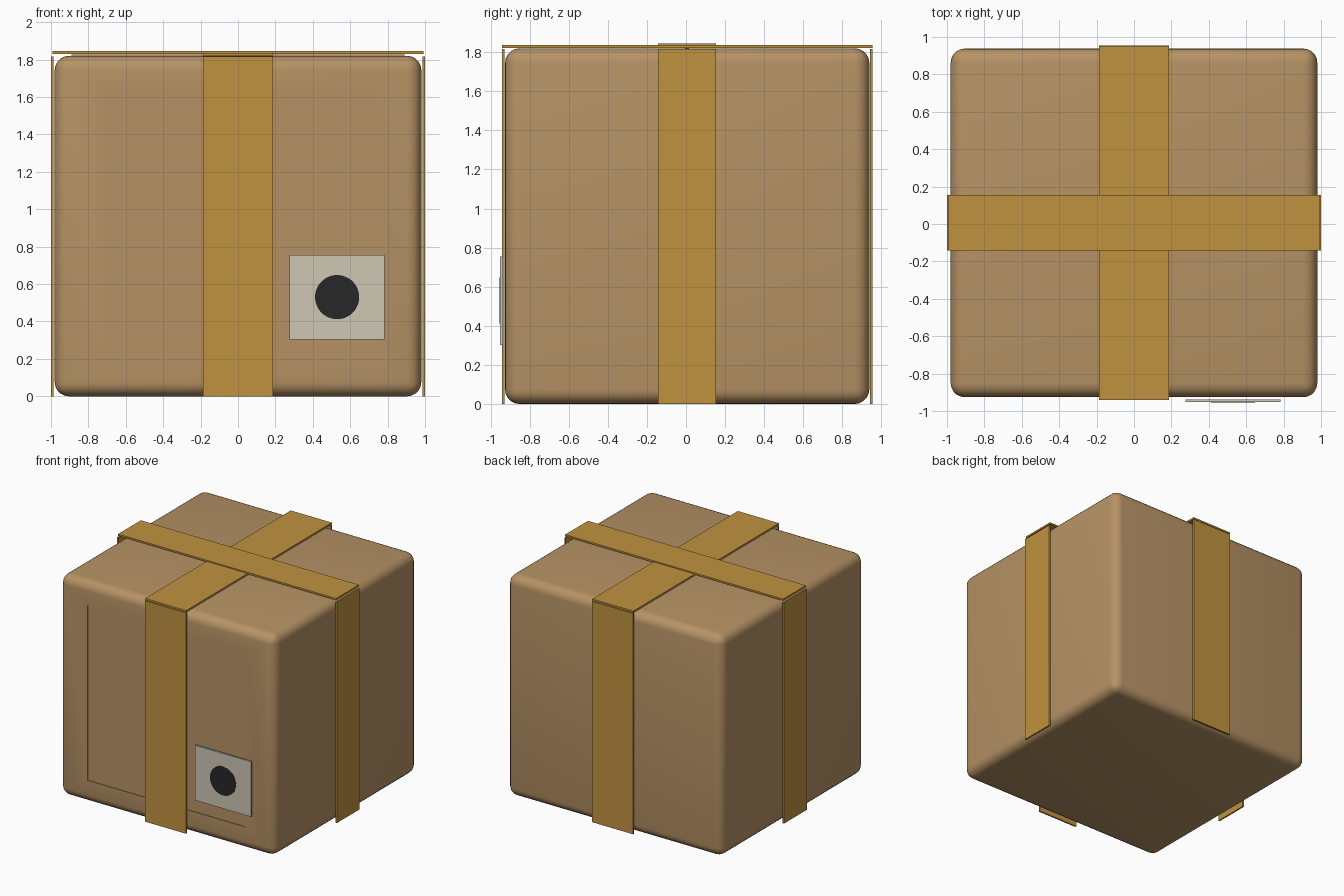
import bpy, bmesh, math
from mathutils import Matrix, Vector

if "Cube" in bpy.data.objects:
    bpy.data.objects.remove(bpy.data.objects["Cube"])

CY = 0.006  # body centre sits slightly behind the origin because of the front label

def material(name, rgb):
    m = bpy.data.materials.new(name)
    m.diffuse_color = (*rgb, 1)
    m.use_nodes = True
    m.node_tree.nodes["Principled BSDF"].inputs["Base Color"].default_value = m.diffuse_color
    return m

CARD = material("cardboard", (0.47, 0.29, 0.13))
TAPE = material("tape", (0.53, 0.29, 0.05))
PAPER = material("paper", (0.62, 0.57, 0.46))
INK = material("ink", (0.02, 0.02, 0.02))

def finish(bm, name, mat):
    me = bpy.data.meshes.new(name)
    bm.to_mesh(me)
    bm.free()
    ob = bpy.data.objects.new(name, me)
    ob.data.materials.append(mat)
    bpy.context.collection.objects.link(ob)
    return ob

def cube_between(lo, hi):
    lo, hi = Vector(lo), Vector(hi)
    bm = bmesh.new()
    bmesh.ops.create_cube(bm, size=1, matrix=Matrix.Translation((lo + hi) / 2) @ Matrix.Diagonal((*(hi - lo), 1)))
    return bm

def box(name, lo, hi, mat):
    return finish(cube_between(lo, hi), name, mat)

# Rounded carton with a shallow recessed front panel
bm = cube_between((-0.98, CY - 0.932, 0), (0.98, CY + 0.932, 1.82))
bmesh.ops.bevel(bm, geom=bm.edges[:], offset=0.075, segments=5, profile=0.5, affect='EDGES')
bm.normal_update()
front = max((f for f in bm.faces if f.normal.y < -0.99), key=lambda f: f.calc_area())
bmesh.ops.inset_individual(bm, faces=[front], thickness=0.1)
for v in front.verts:
    v.co.x = math.copysign(0.72, v.co.x)
    v.co.z = 0.91 + math.copysign(0.72, v.co.z - 0.91)
bmesh.ops.inset_individual(bm, faces=[front], thickness=0.001)
for v in front.verts:
    v.co.y += 0.005
carton = finish(bm, "carton", CARD)
bpy.context.view_layer.objects.active = carton
carton.select_set(True)
bpy.ops.object.shade_smooth_by_angle(angle=math.radians(35))
carton.select_set(False)

# Centre seam on the lid, hidden beneath the cross strap
box("lid_seam", (-0.89, CY - 0.01, 1.815), (0.89, CY + 0.01, 1.826), CARD)

# Straps over the lid
box("lid_strap_lengthwise", (-0.187, CY - 0.947, 1.822), (0.187, CY + 0.947, 1.836), TAPE)
box("lid_strap_crosswise", (-0.992, CY - 0.148, 1.831), (0.992, CY + 0.148, 1.845), TAPE)

# Straps down the four sides
for s, side, end in ((-1, "left", "front"), (1, "right", "back")):
    x = sorted((s * 0.987, s * 1.0))
    box(side + "_strap", (x[0], CY - 0.148, 0), (x[1], CY + 0.148, 1.817), TAPE)
    y = sorted((CY + s * 0.935, CY + s * 0.948))
    box(end + "_strap", (-0.187, y[0], 0), (0.187, y[1], 1.817), TAPE)

# Paper label with a round ink spot
box("label", (0.275, -0.952, 0.303), (0.784, -0.937, 0.755), PAPER)
bm = bmesh.new()
bmesh.ops.create_cone(bm, cap_ends=True, segments=48, radius1=0.118, radius2=0.118, depth=0.012,
                      matrix=Matrix.Translation((0.53, -0.948, 0.53)) @ Matrix.Rotation(math.pi / 2, 4, 'X'))
finish(bm, "label_spot", INK)
